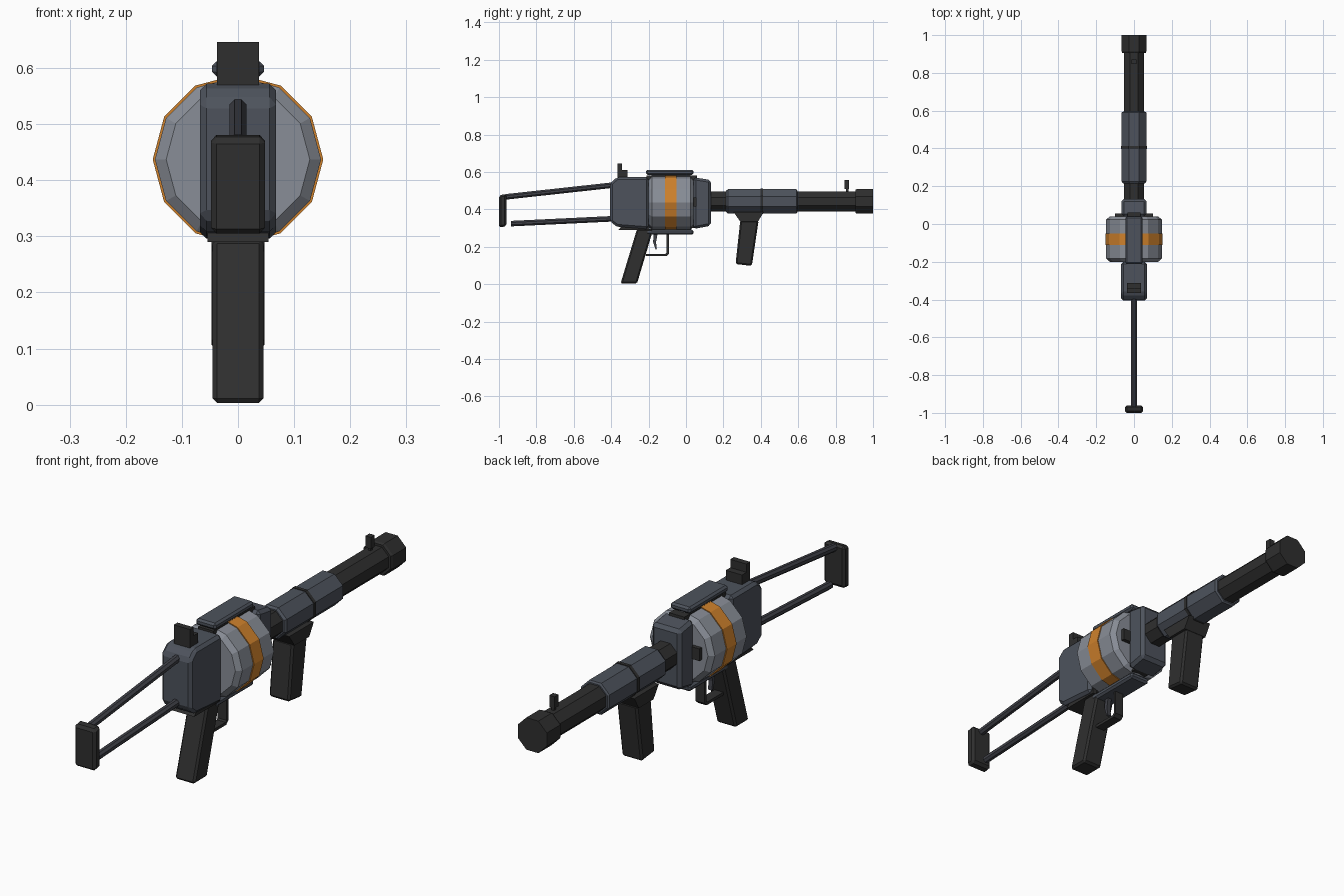
import bpy, bmesh, math

cube = bpy.data.objects.get("Cube")
if cube:
    bpy.data.objects.remove(cube, do_unlink=True)


def material(name, r, g, b):
    m = bpy.data.materials.new(name)
    m.use_nodes = True
    m.diffuse_color = (r, g, b, 1)
    bsdf = next(n for n in m.node_tree.nodes if n.type == 'BSDF_PRINCIPLED')
    bsdf.inputs["Base Color"].default_value = (r, g, b, 1)
    return m


BLACK = material("matte black", .028, .028, .028)
STEEL = material("blue grey steel", .075, .086, .108)
ROD = material("dark steel", .05, .052, .064)
SILVER = material("pale grey metal", .25, .27, .31)
ORANGE = material("orange band", .62, .22, .025)


def finish(name, bm, mat, bevel=0):
    bmesh.ops.recalc_face_normals(bm, faces=bm.faces)
    mesh = bpy.data.meshes.new(name)
    bm.to_mesh(mesh)
    bm.free()
    mesh.materials.append(mat)
    ob = bpy.data.objects.new(name, mesh)
    bpy.context.scene.collection.objects.link(ob)
    if bevel:
        mod = ob.modifiers.new("chamfer", 'BEVEL')
        mod.width = bevel
        mod.segments = 1
        mod.limit_method = 'ANGLE'
        mod.angle_limit = math.radians(40)
    return ob


def prism(name, profile, half, mat, bevel=0):
    """Side profile of (y, z) points, extruded evenly to both sides."""
    bm = bmesh.new()
    sides = [[bm.verts.new((x, y, z)) for y, z in profile] for x in (-half, half)]
    for s in sides:
        bm.faces.new(s)
    n = len(profile)
    for i in range(n):
        j = (i + 1) % n
        bm.faces.new((sides[0][i], sides[0][j], sides[1][j], sides[1][i]))
    return finish(name, bm, mat, bevel)


def box(name, y0, y1, z0, z1, half, mat, bevel=0):
    return prism(name, [(y0, z0), (y1, z0), (y1, z1), (y0, z1)], half, mat, bevel)


def lathe(name, stations, sides, z, mat, turn=0):
    """Faceted body along y from (y, radius) stations."""
    bm = bmesh.new()
    rings = []
    for y, r in stations:
        angles = [turn + i * math.tau / sides for i in range(sides)]
        rings.append([bm.verts.new((r * math.cos(a), y, z + r * math.sin(a))) for a in angles])
    for a, b in zip(rings, rings[1:]):
        for i in range(sides):
            j = (i + 1) % sides
            bm.faces.new((a[i], a[j], b[j], b[i]))
    bm.faces.new(rings[0])
    bm.faces.new(rings[-1])
    return finish(name, bm, mat)


def octagon(name, stations, mat):
    flat = 1 / math.cos(math.pi / 8)
    return lathe(name, [(y, h * flat) for y, h in stations], 8, .443, mat, math.pi / 8)


def rod(name, start, end, radius, mat):
    """Thin eight-sided rod between two (y, z) points."""
    (y0, z0), (y1, z1) = start, end
    ob = lathe(name, [(0, radius), (math.hypot(y1 - y0, z1 - z0), radius)], 8, 0, mat, math.pi / 8)
    ob.location = (0, y0, z0)
    ob.rotation_euler.x = math.atan2(z1 - z0, y1 - y0)


# Folding stock
prism("butt_pad", [(-1, .303), (-.96, .31), (-.96, .483), (-1, .475)], .048, BLACK, .01)
rod("upper_stock_rod", (-.965, .467), (-.39, .53), .016, ROD)
rod("lower_stock_rod", (-.935, .324), (-.39, .35), .016, ROD)

# Receiver and front block
prism("receiver", [(-.405, .335), (-.37, .308), (-.2, .295), (-.2, .572), (-.37, .572), (-.405, .54)],
      .068, STEEL, .012)
prism("front_block", [(.04, .295), (.133, .313), (.133, .557), (.04, .572)], .066, STEEL, .013)
box("top_strap", -.213, .04, .585, .612, .046, STEEL, .008)
box("bottom_strap", -.213, .04, .265, .292, .046, STEEL, .008)
box("strap_core", -.21, .06, .3, .58, .035, BLACK)

# Revolving drum
lathe("drum", [(-.2, .128), (-.183, .148), (.023, .148), (.04, .128)], 12, .437, SILVER)
lathe("drum_band", [(-.112, .152), (-.05, .152)], 12, .437, ORANGE)
box("drum_latch", .03, .056, .415, .465, .1, BLACK)

# Barrel
octagon("barrel", [(.12, .053), (.92, .053)], BLACK)
octagon("muzzle", [(.905, .062), (.915, .066), (1, .066)], BLACK)
octagon("handguard", [(.215, .058), (.225, .065), (.59, .065), (.595, .058)], STEEL)
octagon("handguard_ring", [(.398, .068), (.412, .068)], BLACK)

# Sights
box("rear_sight_base", -.365, -.312, .565, .612, .037, BLACK)
box("rear_sight_leaf", -.365, -.341, .6, .646, .037, BLACK)
box("front_sight_stem", .855, .868, .48, .52, .006, BLACK)
box("front_sight_post", .847, .872, .508, .556, .012, BLACK)

# Foregrip
prism("foregrip_mount", [(.255, .385), (.29, .335), (.385, .335), (.415, .385)], .055, BLACK)
prism("foregrip", [(.265, .108), (.352, .098), (.388, .34), (.29, .34)], .047, BLACK, .008)

# Pistol grip and trigger
prism("grip_mount", [(-.362, .29), (-.195, .29), (-.195, .315), (-.34, .315)], .054, BLACK)
prism("pistol_grip", [(-.35, .003), (-.262, .003), (-.175, .295), (-.262, .295)], .045, BLACK, .008)
prism("trigger_guard", [(-.215, .15), (-.105, .15), (-.092, .163), (-.092, .27), (-.104, .27),
                        (-.104, .168), (-.11, .162), (-.215, .162)], .02, BLACK)
prism("trigger", [(-.172, .27), (-.176, .225), (-.162, .185), (-.156, .188), (-.16, .225), (-.152, .27)],
      .009, ROD)
